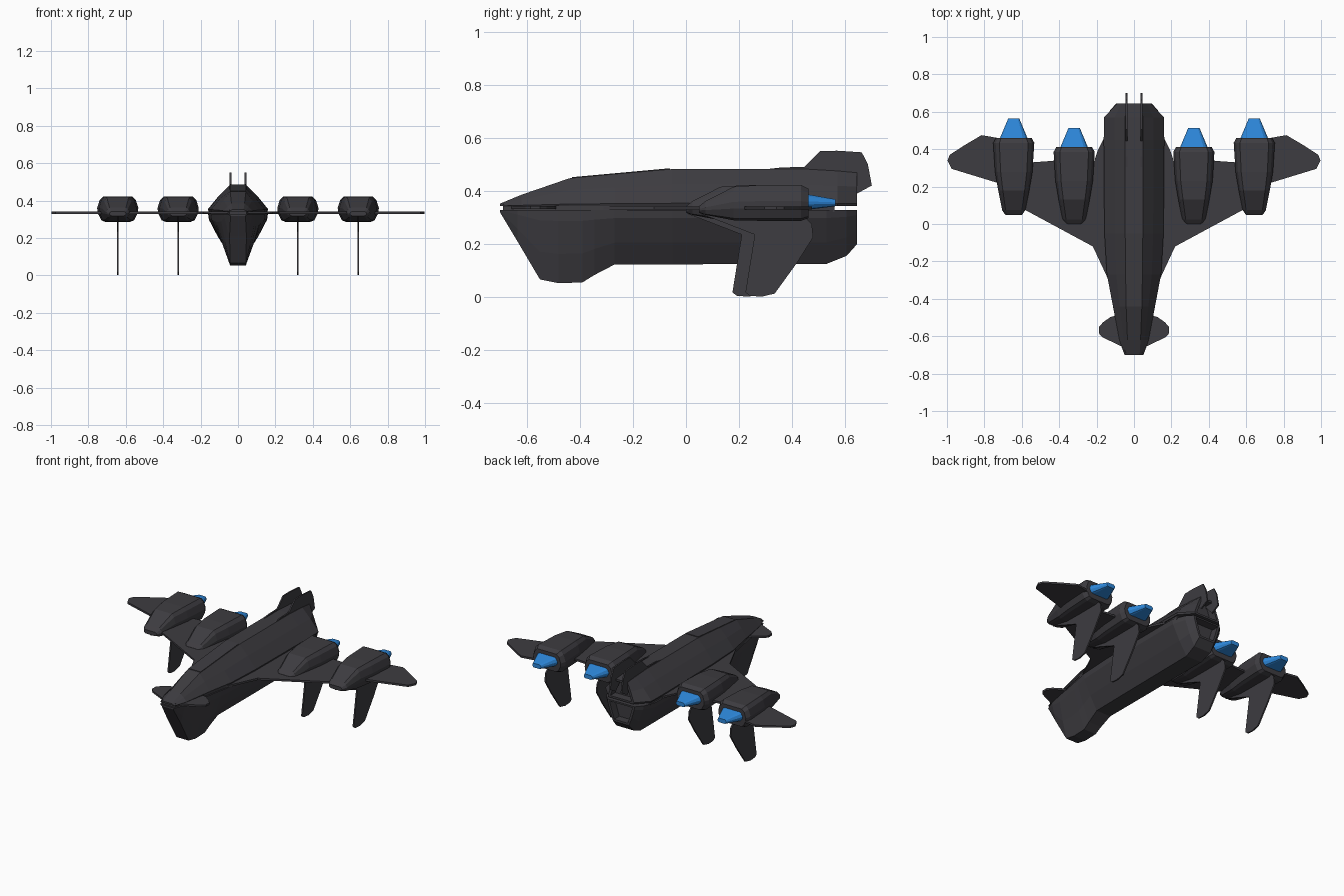
import bpy, bmesh
from mathutils import Vector


def material(name, rgb):
    m = bpy.data.materials.new(name)
    m.diffuse_color = (*rgb, 1)
    return m


HULL = material("charcoal hull", (0.047, 0.045, 0.052))
GLOW = material("engine blue", (0.027, 0.25, 0.72))


def finish(bm, name, mat):
    bmesh.ops.recalc_face_normals(bm, faces=bm.faces)
    me = bpy.data.meshes.new(name)
    bm.to_mesh(me)
    bm.free()
    me.materials.append(mat)
    ob = bpy.data.objects.new(name, me)
    bpy.context.collection.objects.link(ob)
    return ob


def loft(name, rings, mat, recess=None):
    """Skin a list of equal-length rings; optionally sink the last cap."""
    bm = bmesh.new()
    loops = [[bm.verts.new(p) for p in r] for r in rings]
    n = len(rings[0])
    for a, b in zip(loops, loops[1:]):
        for i in range(n):
            bm.faces.new((a[i], a[(i + 1) % n], b[(i + 1) % n], b[i]))
    bm.faces.new(loops[0])
    cap = bm.faces.new(loops[-1])
    bmesh.ops.recalc_face_normals(bm, faces=bm.faces)
    if recess:
        bmesh.ops.inset_region(bm, faces=[cap], thickness=recess[0])
        ext = bmesh.ops.extrude_face_region(bm, geom=[cap])
        vs = [v for v in ext["geom"] if isinstance(v, bmesh.types.BMVert)]
        bmesh.ops.translate(bm, verts=vs, vec=(0, -recess[1], 0))
        if cap.is_valid:
            bmesh.ops.delete(bm, geom=[cap], context="FACES_ONLY")
    return finish(bm, name, mat)


def slab(name, pts, thick, place, mat=HULL):
    """Extruded outline; place(u, v, t) maps outline and thickness to space."""
    rings = [[place(u, v, t) for u, v in pts] for t in (-thick / 2, thick / 2)]
    return loft(name, rings, mat)


def mirrored(half):
    """Close a right-hand half ring with its reflection."""
    return half + [(-x, y, z) for x, y, z in reversed(half)]


# Upper hull: y, half width, roof z, roof half width
upper = [(-0.70, 0.05, 0.352, 0.03), (-0.62, 0.078, 0.385, 0.035),
         (-0.44, 0.112, 0.447, 0.042), (-0.27, 0.145, 0.463, 0.045),
         (-0.05, 0.158, 0.482, 0.047), (0.45, 0.162, 0.482, 0.047),
         (0.57, 0.160, 0.475, 0.047), (0.645, 0.09, 0.468, 0.045)]
rings = []
for y, w, z, t in upper:
    h = z - 0.342
    rings.append(mirrored([(w * 0.97, y, 0.342), (w, y, 0.342 + h * 0.08),
                           (t + (w - t) * 0.5, y, 0.342 + h * 0.58), (t, y, z)]))
loft("upper_hull", rings, HULL, (0.015, 0.05))

# Lower hull: y, half width, keel z, keel half width
lower = [(-0.70, 0.05, 0.318, 0.04), (-0.635, 0.075, 0.21, 0.045),
         (-0.55, 0.092, 0.066, 0.042), (-0.48, 0.105, 0.052, 0.042),
         (-0.39, 0.122, 0.055, 0.042), (-0.345, 0.13, 0.083, 0.045),
         (-0.27, 0.145, 0.122, 0.05), (-0.05, 0.157, 0.123, 0.052),
         (0.53, 0.16, 0.125, 0.055), (0.605, 0.13, 0.155, 0.06),
         (0.645, 0.095, 0.20, 0.055)]
rings = []
for y, w, z, t in lower:
    h = 0.328 - z
    rings.append(mirrored([(w, y, 0.328), (w * 0.97, y, 0.328 - h * 0.15),
                           (t + (w - t) * 0.5, y, 0.328 - h * 0.6), (t, y, z)]))
loft("lower_hull", rings, HULL, (0.015, 0.05))

# Recessed belt between the hull halves
belt = [(0.046, -0.69), (0.105, -0.44), (0.14, -0.27), (0.15, 0.0), (0.15, 0.56)]
belt += [(-x, y) for x, y in reversed(belt)]
slab("hull_belt", belt, 0.03, lambda u, v, t: (u, v, 0.335 + t))

# Raised roof panel
slab("roof_panel", [(-0.042, -0.43), (0.042, -0.43), (0.044, -0.06), (-0.044, -0.06)],
     0.006, lambda u, v, t: (u, v, 0.482 + (v + 0.06) * 0.091 + t))

WING = [(0.10, -0.38), (0.15, -0.27), (0.22, -0.12), (0.60, 0.085), (0.73, 0.22),
        (0.975, 0.295), (0.997, 0.34), (0.985, 0.37), (0.90, 0.425), (0.815, 0.475),
        (0.74, 0.462), (0.64, 0.44), (0.54, 0.33), (0.44, 0.337), (0.32, 0.36),
        (0.215, 0.33), (0.195, 0.39), (0.16, 0.46), (0.10, 0.46)]
CANARD = [(0.04, -0.66), (0.065, -0.655), (0.17, -0.605), (0.187, -0.585),
          (0.187, -0.55), (0.165, -0.525), (0.125, -0.497), (0.06, -0.48)]
TAIL = [(0.27, 0.478), (0.36, 0.488), (0.445, 0.49), (0.505, 0.55), (0.57, 0.551),
        (0.662, 0.545), (0.685, 0.50), (0.70, 0.42), (0.645, 0.39), (0.60, 0.44)]
# Ventral fin outline, y measured from the nacelle nose
FIN = [(0.0, 0.315), (0.06, 0.293), (0.21, 0.235), (0.175, 0.018), (0.19, 0.005),
       (0.235, 0.001), (0.285, 0.013), (0.37, 0.13), (0.43, 0.225), (0.425, 0.275),
       (0.39, 0.31)]
# Nacelle sections: distance from nose, half width, bottom z, top z
POD = [(0.0, 0.045, 0.318, 0.342), (0.025, 0.062, 0.309, 0.362),
       (0.13, 0.083, 0.289, 0.415), (0.23, 0.100, 0.287, 0.422),
       (0.385, 0.110, 0.287, 0.422), (0.412, 0.095, 0.297, 0.408)]
POD_RING = [(0.62, 0), (0.8, 0.06), (0.98, 0.35), (1, 0.55), (0.88, 0.86), (0.7, 1)]
# Exhaust sections: distance from nose, half width, bottom z, top z
JET = [(0.395, 0.076, 0.327, 0.388), (0.412, 0.073, 0.329, 0.386),
       (0.514, 0.03, 0.342, 0.368)]

for s, side in ((1, "right"), (-1, "left")):
    # Wing, canard and tail fin
    slab(side + "_wing", WING, 0.012, lambda u, v, t: (s * u, v, 0.335 + t))
    slab(side + "_canard", CANARD, 0.012, lambda u, v, t: (s * u, v, 0.337 + t))
    slab(side + "_tail_fin", TAIL, 0.009, lambda u, v, t: (s * 0.04 + t, u, v))

    # Engine nacelles with ventral fins and glowing exhausts
    for tag, cx, y0 in (("inner", 0.32, 0.0), ("outer", 0.643, 0.049)):
        c = s * cx
        name = f"{side}_{tag}_"
        for part, secs, mat in (("nacelle", POD, HULL), ("exhaust", JET, GLOW)):
            rings = []
            for d, w, z0, z1 in secs:
                half = [(f * w, y0 + d, z0 + k * (z1 - z0)) for f, k in POD_RING]
                rings.append([(c + x, y, z) for x, y, z in mirrored(half)])
            loft(name + part, rings, mat)
        slab(name + "ventral_fin", FIN, 0.009, lambda u, v, t: (c + t, y0 + u, v))
